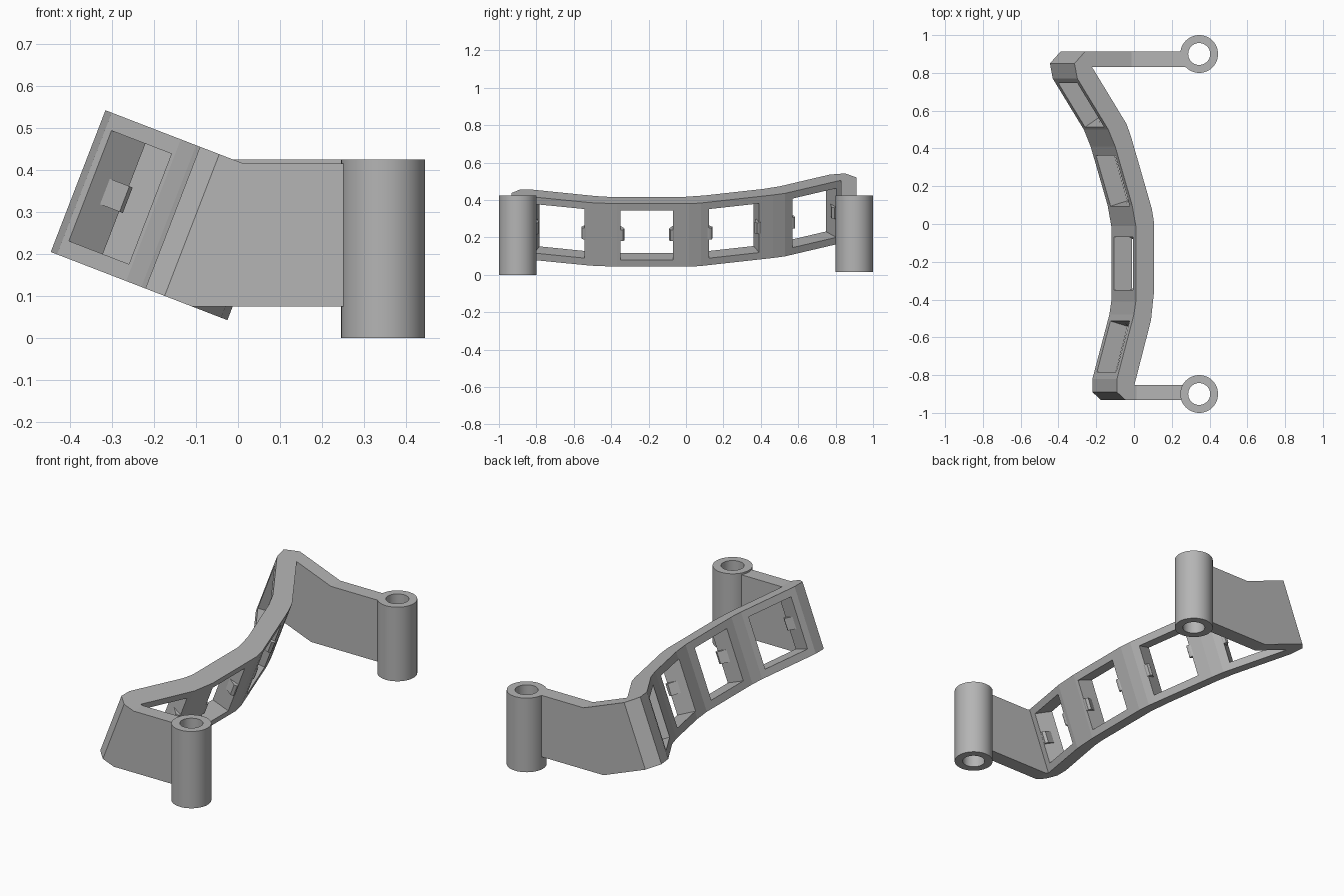
import bpy, bmesh, math
from mathutils import Matrix, Vector

cube = bpy.data.objects.get("Cube")
if cube:
    bpy.data.objects.remove(cube, do_unlink=True)

grey = bpy.data.materials.new("mid_grey")
grey.use_nodes = True
colour = (0.46, 0.46, 0.46, 1)
grey.diffuse_color = colour
grey.node_tree.nodes["Principled BSDF"].inputs["Base Color"].default_value = colour

# Tilted frame of the band: (depth, y, height) to world
TILT = Matrix(((0.933, 0, 0.36, -0.445), (0, 1, 0, 0), (-0.36, 0, 0.933, 0.205), (0, 0, 0, 1)))
# Upright frame for plates: (x, z, y) to world
PLATE = Matrix(((1, 0, 0, 0), (0, 0, 1, 0), (0, 1, 0, 0), (0, 0, 0, 1)))
HEIGHT = 0.361


def finish(name, bm):
    bmesh.ops.recalc_face_normals(bm, faces=bm.faces)
    mesh = bpy.data.meshes.new(name)
    bm.to_mesh(mesh)
    bm.free()
    mesh.materials.append(grey)
    obj = bpy.data.objects.new(name, mesh)
    bpy.context.collection.objects.link(obj)
    return obj


def prism(name, outline, low, high, frame):
    bm = bmesh.new()
    face = bm.faces.new([bm.verts.new((a, b, low)) for a, b in outline])
    grown = bmesh.ops.extrude_face_region(bm, geom=[face])["geom"]
    top = [v for v in grown if isinstance(v, bmesh.types.BMVert)]
    bmesh.ops.translate(bm, verts=top, vec=(0, 0, high - low))
    bm.transform(frame)
    return finish(name, bm)


def activate(obj):
    bpy.ops.object.select_all(action="DESELECT")
    obj.select_set(True)
    bpy.context.view_layer.objects.active = obj


def tube(name, y, bottom, top):
    bm = bmesh.new()
    section = [(0.058, bottom), (0.1, bottom), (0.1, top), (0.058, top)]
    verts = [bm.verts.new((r, 0, z)) for r, z in section]
    edges = [bm.edges.new((verts[i], verts[i - 1])) for i in range(4)]
    bmesh.ops.spin(bm, geom=verts + edges, cent=(0, 0, 0), axis=(0, 0, 1),
                   angle=math.tau, steps=48)
    bmesh.ops.remove_doubles(bm, verts=bm.verts, dist=0.0005)
    bmesh.ops.translate(bm, verts=bm.verts, vec=(0.345, y, 0))
    obj = finish(name, bm)
    activate(obj)
    bpy.ops.object.shade_smooth_by_angle(angle=math.radians(35))


def arm(name, start, low_y, high_y, bottom, top):
    lower, upper = (TILT @ Vector((start, 0, h)) for h in (0, HEIGHT))
    # Points where the slope meets the level plate
    bend_low = lower.x + (lower.z - bottom) * 0.933 / 0.36
    bend_high = upper.x + (upper.z - top) * 0.933 / 0.36
    prism(name, [(lower.x, lower.z), (bend_low, bottom), (0.28, bottom), (0.28, top),
                 (bend_high, top), (upper.x, upper.z)], low_y, high_y, PLATE)


# Curved band, tilted backwards
outer_side = [(0.29, -0.932), (0.241, -0.89), (0.241, -0.82), (0.337, -0.48),
              (0.348, -0.41), (0.348, -0.01), (0.327, 0.1), (0.231, 0.41),
              (0.192, 0.5), (0.016, 0.77), (0, 0.85), (0.059, 0.912)]
inner_side = [(0.1, 0.912), (0.1, 0.83), (0.295, 0.53), (0.32, 0.465), (0.439, 0.08),
              (0.45, 0.015), (0.45, -0.37), (0.434, -0.51), (0.34, -0.852), (0.34, -0.932)]
band = prism("curved_band", outer_side + inner_side, 0, HEIGHT, TILT)

# Windows with a wedge clip on each end wall
HALF = 0.14
windows = [(0.288, -0.648, 16), (0.348, -0.21, 0), (0.288, 0.228, -17), (0.107, 0.63, -33)]
clip = [(0.045, 0.01), (0.045, 0), (0.09, -0.022), (0.105, -0.014), (0.105, 0.0), (0.1, 0.01)]
for number, (depth, y, angle) in enumerate(windows, 1):
    frame = TILT @ Matrix.Translation((depth, y, 0)) @ Matrix.Rotation(math.radians(-angle), 4, "Z")
    cutter = prism("window_cutter", [(-0.06, -HALF), (0.17, -HALF), (0.17, HALF), (-0.06, HALF)],
                   0.04, 0.321, frame)
    cutter.hide_render = True
    activate(band)
    cut = band.modifiers.new("window", "BOOLEAN")
    cut.operation = "DIFFERENCE"
    cut.solver = "EXACT"
    cut.object = cutter
    bpy.ops.object.modifier_apply(modifier=cut.name)
    bpy.data.objects.remove(cutter, do_unlink=True)
    for side, label in ((1, "left"), (-1, "right")):
        outline = [(t, side * (HALF + s)) for t, s in clip]
        prism(f"window_clip_{number}_{label}", outline, 0.148, 0.213, frame)

# Mounting arms and tubes
arm("front_arm", 0.34, -0.932, -0.852, 0.075, 0.415)
arm("back_arm", 0.1, 0.83, 0.912, 0.085, 0.425)
tube("front_tube", -0.9, 0, 0.425)
tube("back_tube", 0.9, 0.015, 0.425)
